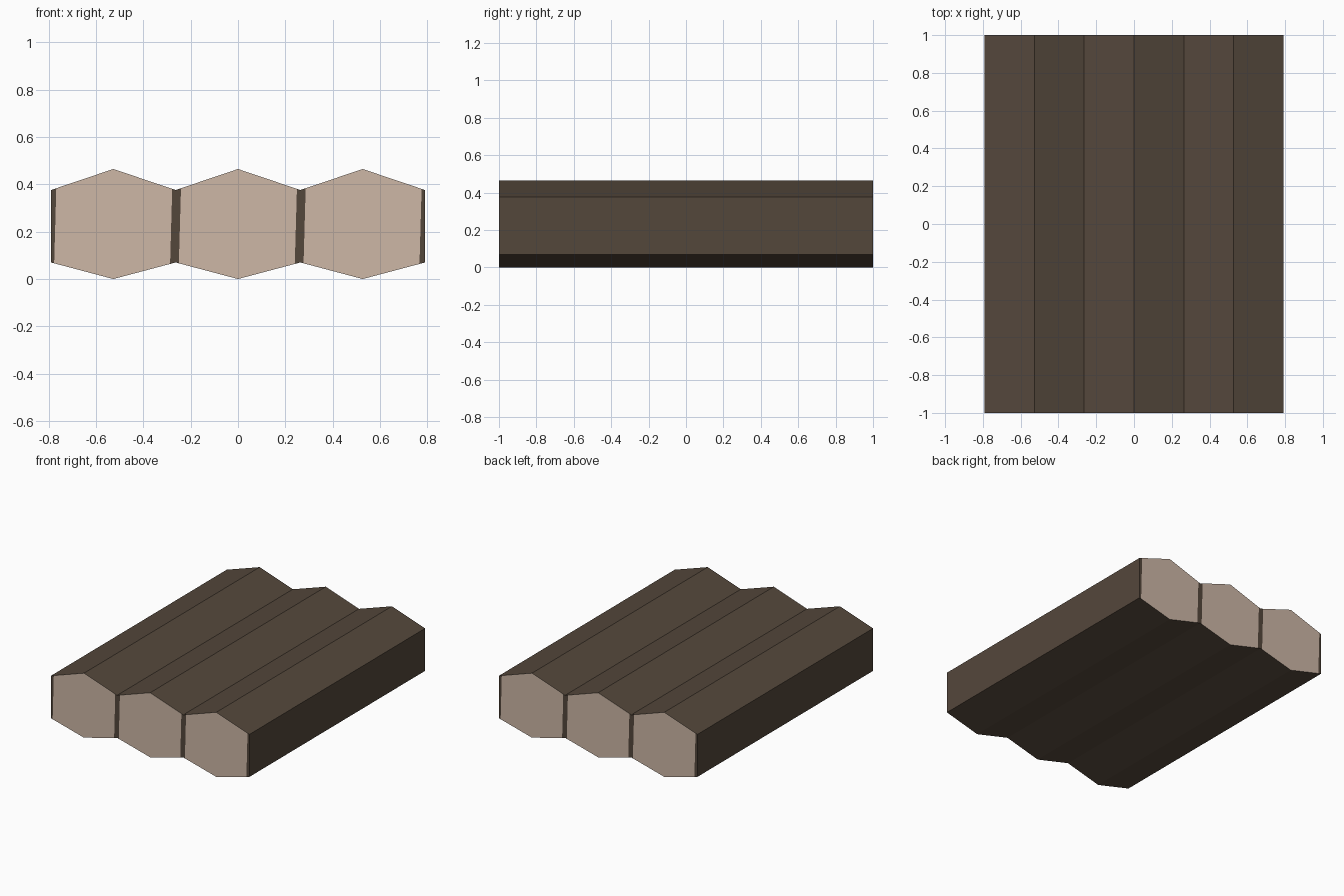
import bpy, bmesh

if "Cube" in bpy.data.objects:
    bpy.data.objects.remove(bpy.data.objects["Cube"])


def mat(name, rgb):
    m = bpy.data.materials.new(name)
    lin = [((c / 255 + 0.055) / 1.055) ** 2.4 for c in rgb]
    m.diffuse_color = (*lin, 1)
    m.use_nodes = True
    m.node_tree.nodes["Principled BSDF"].inputs["Base Color"].default_value = m.diffuse_color
    return m


bark = mat("dark_bark", (84, 71, 59))
wood = mat("pale_cut_wood", (205, 183, 166))

HALF, LENGTH = 0.2635, 1.0            # half width of a log, half length
LOW, HIGH, TOP = 0.07, 0.376, 0.465   # side bottom, side top, ridge


def slope_top(x):
    return TOP + (HIGH - TOP) * abs(x) / HALF


def slope_bottom(x):
    return LOW * abs(x) / HALF


# Hexagon outline, with extra points where the pale cut face stops
top_l, top_r, bot_l, bot_r = -0.241, 0.249, -0.250, 0.240
profile = [(0, 0), (bot_r, slope_bottom(bot_r)), (HALF, LOW), (HALF, HIGH),
           (top_r, slope_top(top_r)), (0, TOP), (top_l, slope_top(top_l)),
           (-HALF, HIGH), (-HALF, LOW), (bot_l, slope_bottom(bot_l))]


def log(name, cx):
    bm = bmesh.new()
    front = [bm.verts.new((x, -LENGTH, z)) for x, z in profile]
    # the back end is the front turned half round
    back = [bm.verts.new((-x, LENGTH, z)) for x, z in profile]
    for ring in (front, back):
        # pale cut face, with a strip of bark on either side
        bm.faces.new([ring[i] for i in (0, 1, 4, 5, 6, 9)]).material_index = 1
        bm.faces.new([ring[i] for i in (1, 2, 3, 4)])
        bm.faces.new([ring[i] for i in (6, 7, 8, 9)])
    # long bark faces: gather the outline points of each hexagon side
    hexagon = [[0, 1, 2], [2, 3], [3, 4, 5], [5, 6, 7], [7, 8], [8, 9, 0]]
    mirrored = [[0, 9, 8], [8, 7], [7, 6, 5], [5, 4, 3], [3, 2], [2, 1, 0]]
    for f, b in zip(hexagon, mirrored):
        bm.faces.new([front[i] for i in f] + [back[i] for i in reversed(b)])
    bmesh.ops.recalc_face_normals(bm, faces=bm.faces)
    me = bpy.data.meshes.new(name)
    bm.to_mesh(me)
    bm.free()
    me.materials.append(bark)
    me.materials.append(wood)
    ob = bpy.data.objects.new(name, me)
    ob.location.x = cx
    bpy.context.collection.objects.link(ob)


# Three logs side by side
for name, i in (("left_log", -1), ("middle_log", 0), ("right_log", 1)):
    log(name, i * 2 * HALF)
